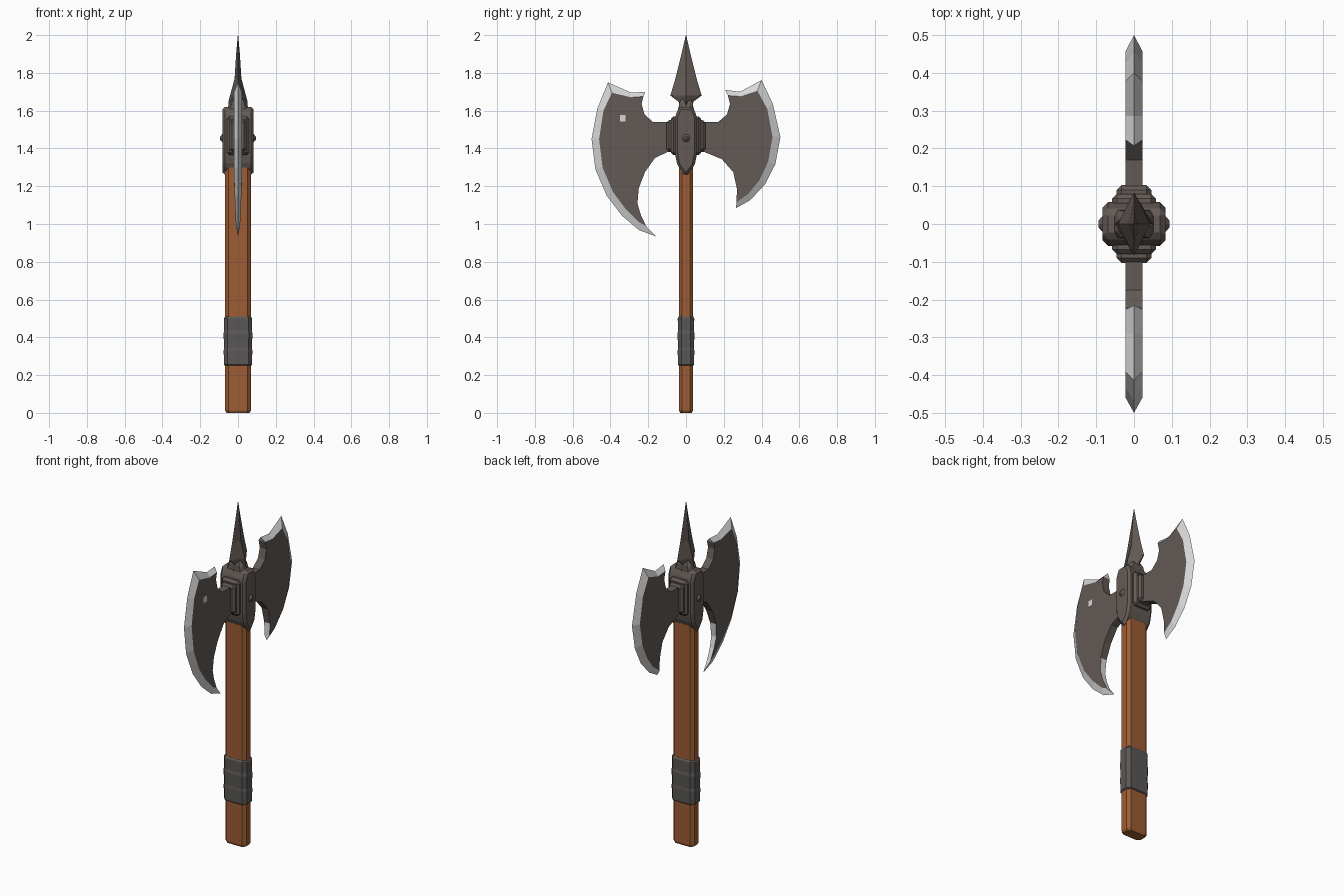
import bpy, bmesh, math
from mathutils import Vector

if "Cube" in bpy.data.objects:
    bpy.data.objects.remove(bpy.data.objects["Cube"])


def material(name, rgb):
    m = bpy.data.materials.new(name)
    m.diffuse_color = (*rgb, 1)
    m.use_nodes = True
    m.node_tree.nodes["Principled BSDF"].inputs["Base Color"].default_value = m.diffuse_color
    return m


IRON = material("dark iron", (0.125, 0.102, 0.09))
STEEL = material("bright steel", (0.68, 0.68, 0.68))
WOOD = material("brown wood", (0.34, 0.11, 0.035))
WRAP = material("grey leather", (0.105, 0.098, 0.093))


def finish(bm, name, mats, bevel=0):
    bmesh.ops.recalc_face_normals(bm, faces=bm.faces[:])
    if bevel:
        bmesh.ops.bevel(bm, geom=bm.edges[:], offset=bevel, segments=1,
                        affect='EDGES', clamp_overlap=True)
    me = bpy.data.meshes.new(name)
    bm.to_mesh(me)
    bm.free()
    for m in mats:
        me.materials.append(m)
    ob = bpy.data.objects.new(name, me)
    bpy.context.collection.objects.link(ob)
    return ob


def loft(name, rings, section, mat):
    """Stack scaled copies of a cross-section; rings are (z, half x, half y)."""
    bm = bmesh.new()
    loops = [[bm.verts.new((x * hx, y * hy, z)) for x, y in section]
             for z, hx, hy in rings]
    n = len(section)
    for a, b in zip(loops, loops[1:]):
        for i in range(n):
            j = (i + 1) % n
            bm.faces.new((a[i], a[j], b[j], b[i]))
    bm.faces.new(loops[0])
    bm.faces.new(loops[-1])
    return finish(bm, name, [mat])


def block(name, hx, hy, z0, z1, mat, bevel):
    bm = bmesh.new()
    bmesh.ops.create_cube(bm, size=1)
    for v in bm.verts:
        v.co = (v.co.x * 2 * hx, v.co.y * 2 * hy, z0 + (v.co.z + .5) * (z1 - z0))
    return finish(bm, name, [mat], bevel)


# chamfered rectangle and diamond cross-sections
CHAMFER = [(1, -.55), (1, .55), (.75, 1), (-.75, 1),
           (-1, .55), (-1, -.55), (-.75, -1), (.75, -1)]
DIAMOND = [(1, 0), (.18, .85), (0, 1), (-.18, .85),
           (-1, 0), (-.18, -.85), (0, -1), (.18, -.85)]

# wooden shaft and wrapped grip
loft("shaft", [(0, .06, .031), (.012, .068, .037), (1.4, .068, .037)], CHAMFER, WOOD)
loft("grip_wrap", [(.25, .069, .038), (.255, .074, .043), (.33, .076, .044),
                   (.345, .073, .042), (.42, .077, .045), (.435, .073, .042),
                   (.5, .075, .044), (.51, .069, .038)], CHAMFER, WRAP)


# axe blades: flat iron body with a sharpened steel rim
def blade(name, outer, inner, neck):
    bm = bmesh.new()

    def half(z):
        return .022 if z > 1.25 else max(.009, .022 - (1.25 - z) * .042)

    def row(pts, side):
        return [bm.verts.new((side * half(z), y, z)) for y, z in pts]

    edge = [bm.verts.new((0, y, z)) for y, z in outer]
    sides = []
    for s in (1, -1):
        rim, root = row(inner, s), row(neck, s)
        bm.faces.new(rim + root)
        for i in range(len(edge) - 1):
            f = bm.faces.new((edge[i], edge[i + 1], rim[i + 1], rim[i]))
            f.material_index = 1
        sides.append((rim, root))
    (ra, na), (rb, nb) = sides
    for k in (0, -1):
        bm.faces.new((edge[k], ra[k], rb[k])).material_index = 1
    a, b = [ra[-1]] + na + [ra[0]], [rb[-1]] + nb + [rb[0]]
    for i in range(len(a) - 1):
        f = bm.faces.new((a[i], a[i + 1], b[i + 1], b[i]))
        if max(a[i].co.z, a[i + 1].co.z) < 1.2:
            f.material_index = 1
    return finish(bm, name, [IRON, STEEL])


blade("long_blade",
      [(-.215, 1.70), (-.29, 1.695), (-.413, 1.75), (-.47, 1.61), (-.5, 1.45),
       (-.48, 1.29), (-.42, 1.15), (-.34, 1.045), (-.25, .968), (-.16, .935)],
      [(-.226, 1.675), (-.29, 1.67), (-.392, 1.695), (-.437, 1.60), (-.46, 1.45),
       (-.442, 1.30), (-.387, 1.17), (-.32, 1.08), (-.25, 1.01), (-.212, .99)],
      [(-.24, 1.05), (-.257, 1.11), (-.25, 1.19), (-.217, 1.275), (-.164, 1.35),
       (-.1, 1.38), (-.02, 1.38), (-.02, 1.54), (-.175, 1.54), (-.22, 1.58),
       (-.235, 1.635)])
blade("short_blade",
      [(.207, 1.71), (.286, 1.70), (.40, 1.762), (.46, 1.635), (.5, 1.46),
       (.473, 1.317), (.418, 1.21), (.34, 1.126), (.265, 1.084)],
      [(.222, 1.68), (.286, 1.675), (.378, 1.705), (.43, 1.61), (.458, 1.46),
       (.435, 1.33), (.39, 1.235), (.33, 1.16), (.267, 1.115)],
      [(.27, 1.185), (.25, 1.275), (.19, 1.343), (.1, 1.38), (.02, 1.38),
       (.02, 1.54), (.17, 1.54), (.217, 1.58), (.233, 1.635)])

# small bright nick on the long blade
bm = bmesh.new()
bmesh.ops.create_cube(bm, size=1)
for v in bm.verts:
    v.co = (.0215 + v.co.x * .003, -.335 + v.co.y * .03, 1.56 + v.co.z * .036)
finish(bm, "blade_nick", [STEEL])

# socket: pointed collar extruded across the shaft, ridged along its middle
bm = bmesh.new()
half_outline = [(.036, 1.62), (.058, 1.57), (.058, 1.37), (.046, 1.31)]
outline = half_outline + [(0, 1.25)] + [(-y, z) for y, z in reversed(half_outline)]
front, back = ([bm.verts.new((s * .083, y, z)) for y, z in outline] for s in (1, -1))
bm.faces.new(front)
bm.faces.new(back)
for i in range(len(outline)):
    j = (i + 1) % len(outline)
    bm.faces.new((front[i], front[j], back[j], back[i]))
finish(bm, "socket_collar", [IRON], .014)

# stepped blocks joining the blades to the socket
block("socket_step_outer", .046, .103, 1.385, 1.55, IRON, .013)
block("socket_step_inner", .058, .08, 1.365, 1.57, IRON, .013)

# rivet on each broad side
for side, label in ((1, "right"), (-1, "left")):
    bm = bmesh.new()
    bmesh.ops.create_cone(bm, cap_ends=True, segments=8, radius1=.024,
                          radius2=.009, depth=.014)
    for v in bm.verts:
        v.co = Vector((side * (.087 + v.co.z), v.co.y, 1.455 + v.co.x))
    finish(bm, "rivet_" + label, [IRON])

# top spike: narrow neck flaring to a thin leaf point
loft("top_spike", [(1.60, .055, .045), (1.635, .05, .034), (1.65, .05, .042),
                   (1.68, .042, .083), (1.77, .018, .056), (1.90, .01, .024),
                   (2.0, .0008, .0008)], DIAMOND, IRON)
loft("spike_base", [(1.60, .06, .038), (1.625, .05, .036), (1.64, .044, .036),
                    (1.70, .006, .006)], CHAMFER, IRON)
